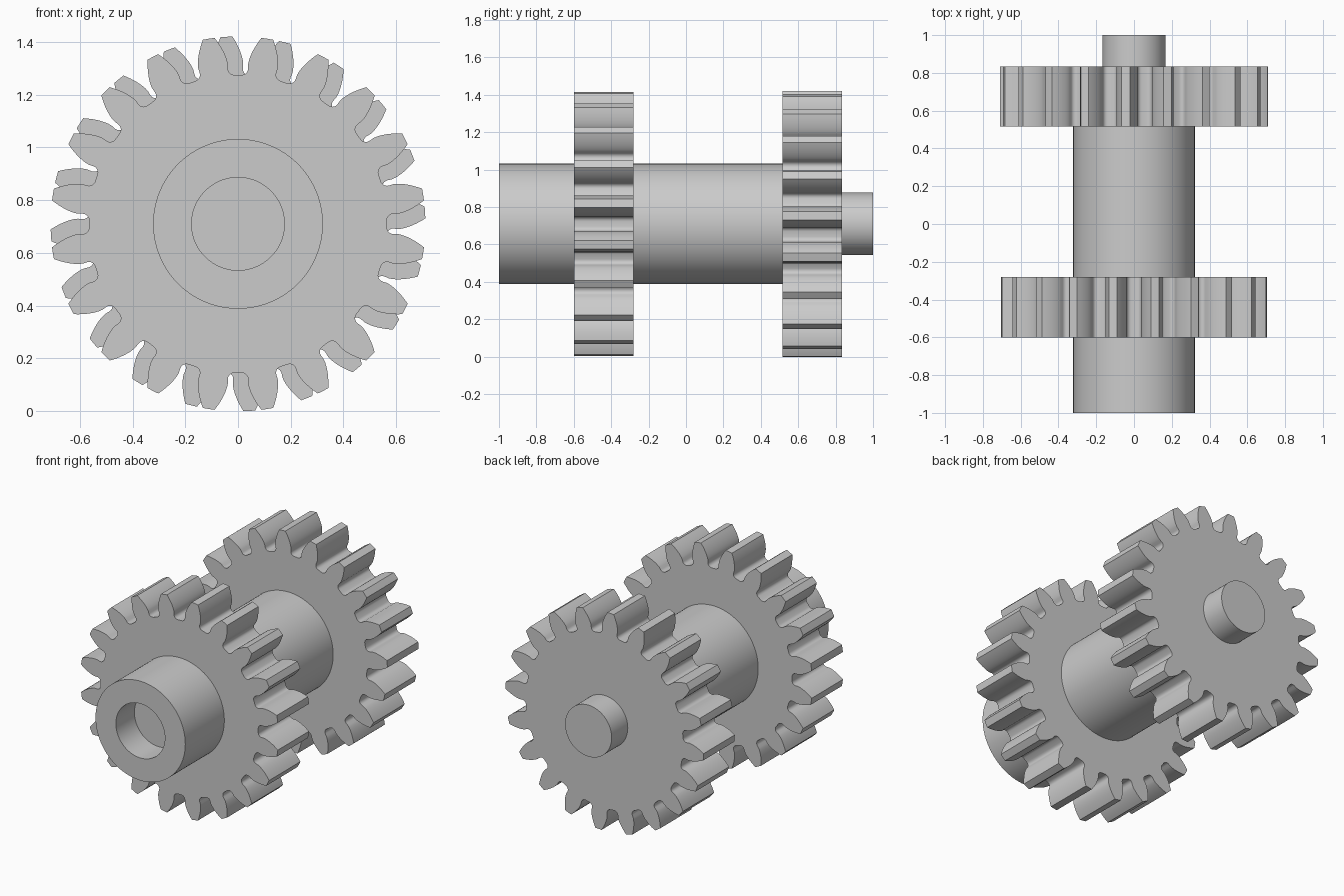
import bpy
import bmesh
from math import cos, sin, tan, acos, atan2, hypot, pi, radians

if "Cube" in bpy.data.objects:
    bpy.data.objects.remove(bpy.data.objects["Cube"], do_unlink=True)

AXIS_Z = 0.71
TEETH = 20
TIP_R, ROOT_R = 0.711, 0.565
MODULE = 2 * TIP_R / (TEETH + 2)
PITCH_R = MODULE * TEETH / 2
BASE_R = PITCH_R * cos(radians(20))

grey = bpy.data.materials.new("plain grey")
grey.use_nodes = True
grey.diffuse_color = (0.6, 0.6, 0.6, 1)
grey.node_tree.nodes["Principled BSDF"].inputs["Base Color"].default_value = (0.6, 0.6, 0.6, 1)


def finish(name, bm):
    bmesh.ops.recalc_face_normals(bm, faces=bm.faces)
    mesh = bpy.data.meshes.new(name)
    bm.to_mesh(mesh)
    bm.free()
    mesh.materials.append(grey)
    obj = bpy.data.objects.new(name, mesh)
    bpy.context.collection.objects.link(obj)
    bpy.ops.object.select_all(action="DESELECT")
    obj.select_set(True)
    bpy.context.view_layer.objects.active = obj
    bpy.ops.object.shade_smooth_by_angle(angle=radians(30))
    return obj


def involute(a):
    return tan(a) - a


def half_tooth():
    """Polar points (radius, angle) from the tooth tip down to the root."""
    half_pitch = pi / TEETH
    base_half = half_pitch / 2 + involute(radians(20))
    points = [(TIP_R, 0)]
    # Involute flank
    steps = 8
    for i in range(steps + 1):
        r = TIP_R + (BASE_R - TIP_R) * i / steps
        points.append((r, base_half - involute(acos(min(1, BASE_R / r)))))
    # Rounded root corner
    fillet = 0.38 * MODULE
    gap = BASE_R * sin(half_pitch - base_half)
    for i in range(6):
        a = i / 5 * pi / 2
        x = gap - fillet + fillet * cos(a)
        y = ROOT_R + fillet - fillet * sin(a)
        points.append((hypot(x, y), half_pitch - atan2(x, y)))
    return points


def gear(name, y0, y1, phase):
    half = half_tooth()
    tooth = [(r, -a) for r, a in reversed(half[1:])] + half
    bm = bmesh.new()
    ring = []
    for t in range(TEETH):
        centre = phase + (t + 0.5) * 2 * pi / TEETH
        for r, a in tooth:
            ring.append(bm.verts.new((r * cos(centre + a), y0, AXIS_Z + r * sin(centre + a))))
    face = bm.faces.new(ring)
    extruded = bmesh.ops.extrude_face_region(bm, geom=[face], use_keep_orig=True)
    moved = [v for v in extruded["geom"] if isinstance(v, bmesh.types.BMVert)]
    bmesh.ops.translate(bm, verts=moved, vec=(0, y1 - y0, 0))
    return finish(name, bm)


def lathe(name, profile, sides=96):
    bm = bmesh.new()
    verts = [bm.verts.new((r, y, AXIS_Z)) for r, y in profile]
    edges = [bm.edges.new(pair) for pair in zip(verts, verts[1:])]
    bmesh.ops.spin(bm, geom=verts + edges, cent=(0, 0, AXIS_Z), axis=(0, 1, 0),
                   angle=2 * pi, steps=sides, use_merge=True)
    bmesh.ops.remove_doubles(bm, verts=bm.verts, dist=0.0001)
    return finish(name, bm)


# Shaft with a blind bore at the front and a thin peg at the back
lathe("shaft", [(0, -0.81), (0.176, -0.81), (0.176, -1), (0.322, -1),
                (0.322, 0.6), (0.167, 0.6), (0.167, 1), (0, 1)])

# Matching gears, the rear one turned by part of a tooth
gear("front_gear", -0.6, -0.28, 0)
gear("rear_gear", 0.515, 0.835, radians(-5.5))
